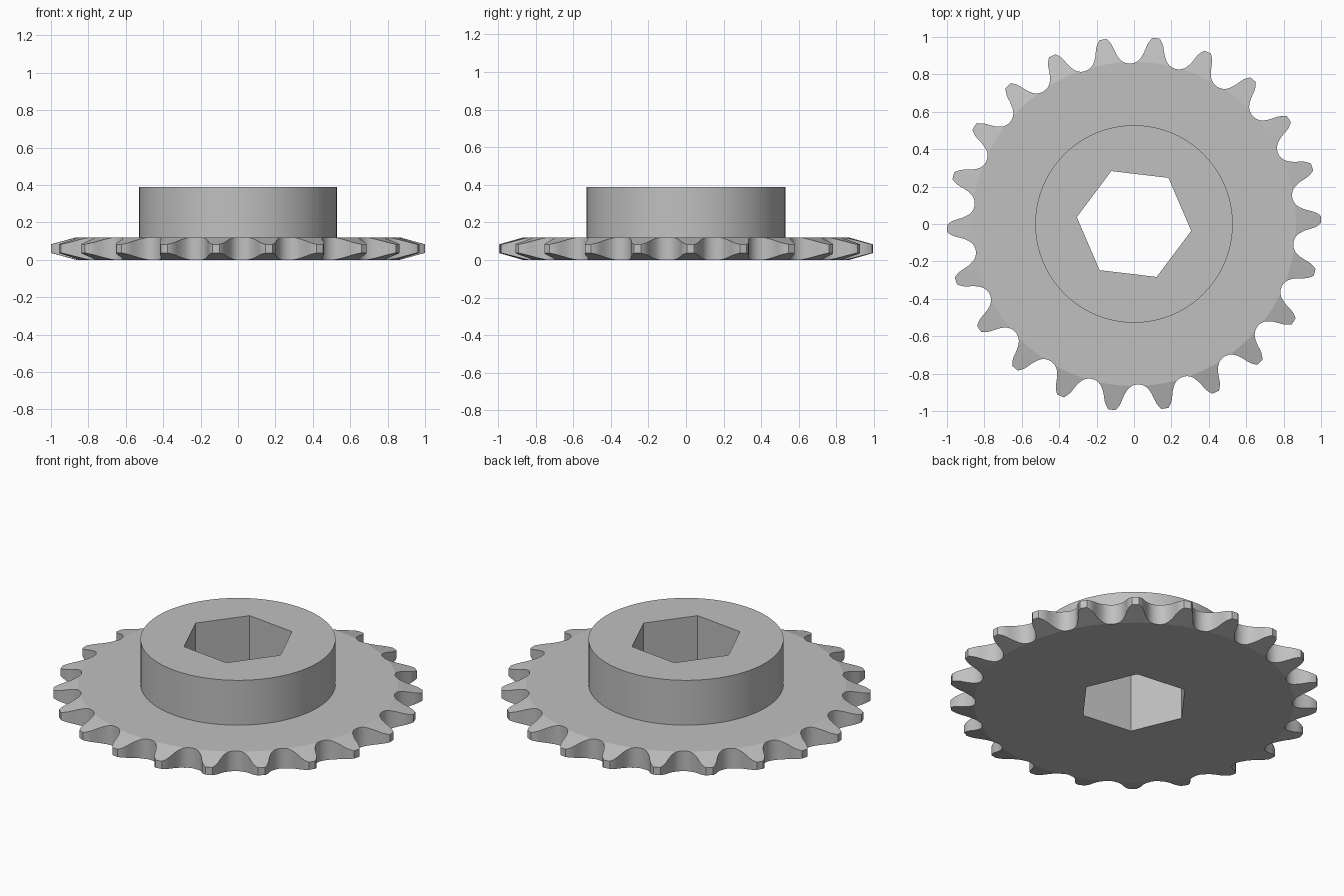
import bpy, bmesh
from math import sin, cos, radians, pi

TEETH = 22
PITCH_R = 0.93                 # radius of the roller centres
SEAT_R = 0.072                 # radius of a roller seat
TURN = radians(-6.8)           # angle of the first gap, and of a bore corner
THICK, HUB_TOP = 0.12, 0.388
HUB_R, BORE_R = 0.528, 0.308

old = bpy.data.objects.get("Cube")
if old:
    bpy.data.objects.remove(old, do_unlink=True)


def loft(name, rings):
    """Solid through a stack of rings with equal point counts, capped at both ends."""
    bm = bmesh.new()
    loops = [[bm.verts.new(p) for p in ring] for ring in rings]
    n = len(loops[0])
    for low, high in zip(loops, loops[1:]):
        for i in range(n):
            j = (i + 1) % n
            bm.faces.new((low[i], low[j], high[j], high[i]))
    bm.faces.new(loops[0][::-1])
    bm.faces.new(loops[-1])
    bmesh.ops.recalc_face_normals(bm, faces=bm.faces[:])
    mesh = bpy.data.meshes.new(name)
    bm.to_mesh(mesh)
    bm.free()
    ob = bpy.data.objects.new(name, mesh)
    bpy.context.collection.objects.link(ob)
    return ob


def circle(radius, z, sides, start=0.0):
    return [(radius * cos(start + 2 * pi * i / sides),
             radius * sin(start + 2 * pi * i / sides), z) for i in range(sides)]


def arc(cx, cy, r, a0, a1, steps):
    angles = [radians(a0 + (a1 - a0) * i / steps) for i in range(steps + 1)]
    return [(cx + r * cos(a), cy + r * sin(a)) for a in angles]


def combine(target, other, operation):
    other.hide_render = True
    mod = target.modifiers.new(operation.title(), 'BOOLEAN')
    mod.operation, mod.solver, mod.object = operation, 'EXACT', other
    bpy.context.view_layer.objects.active = target
    bpy.ops.object.modifier_apply(modifier=mod.name)
    bpy.data.objects.remove(other, do_unlink=True)


# Half a tooth gap: roller seat, hollow flank, rounded tooth shoulder
half = arc(0, 0, SEAT_R, -90, -37.7, 8)
half += arc(-0.0894, 0.0691, 0.185, -37.7, -22.3, 3)[1:]
half += arc(0.1957, -0.0282, 0.1156, 157.7, 128.4, 6)
gap = half[:0:-1] + [(-x, y) for x, y in half]

# Outline of all teeth
outline = []
for k in range(TEETH):
    a = TURN + 2 * pi * k / TEETH
    outline += [((PITCH_R + y) * cos(a) + x * sin(a),
                 (PITCH_R + y) * sin(a) - x * cos(a)) for x, y in gap]

# Toothed plate, bevelled towards the tooth tips on both sides
sprocket = loft("sprocket", [[(x, y, z) for x, y in outline] for z in (-0.05, THICK + 0.05)])
FACE_R, RIM_R = 0.866, 1.05
drop = 0.037 * (RIM_R - FACE_R) / (1 - FACE_R)
bevel = loft("bevel_blank", [circle(r, z, 132) for r, z in (
    (FACE_R, 0), (RIM_R, drop), (RIM_R, THICK - drop), (FACE_R, THICK))])
combine(sprocket, bevel, 'INTERSECT')

# Round hub
hub = loft("hub", [circle(HUB_R, z, 96) for z in (THICK / 2, HUB_TOP)])
combine(sprocket, hub, 'UNION')

# Hexagonal bore
bore = loft("bore_cutter", [circle(BORE_R, z, 6, TURN) for z in (-0.2, HUB_TOP + 0.2)])
combine(sprocket, bore, 'DIFFERENCE')

# Plain steel colour
steel = bpy.data.materials.new("steel_grey")
steel.use_nodes = True
colour = (0.53, 0.53, 0.53, 1)
steel.diffuse_color = colour
steel.node_tree.nodes["Principled BSDF"].inputs["Base Color"].default_value = colour
sprocket.data.materials.clear()
sprocket.data.materials.append(steel)
for face in sprocket.data.polygons:
    face.material_index = 0

# Smooth curves, sharp edges
bpy.ops.object.select_all(action='DESELECT')
sprocket.select_set(True)
bpy.context.view_layer.objects.active = sprocket
bpy.ops.object.shade_smooth_by_angle(angle=radians(11))
